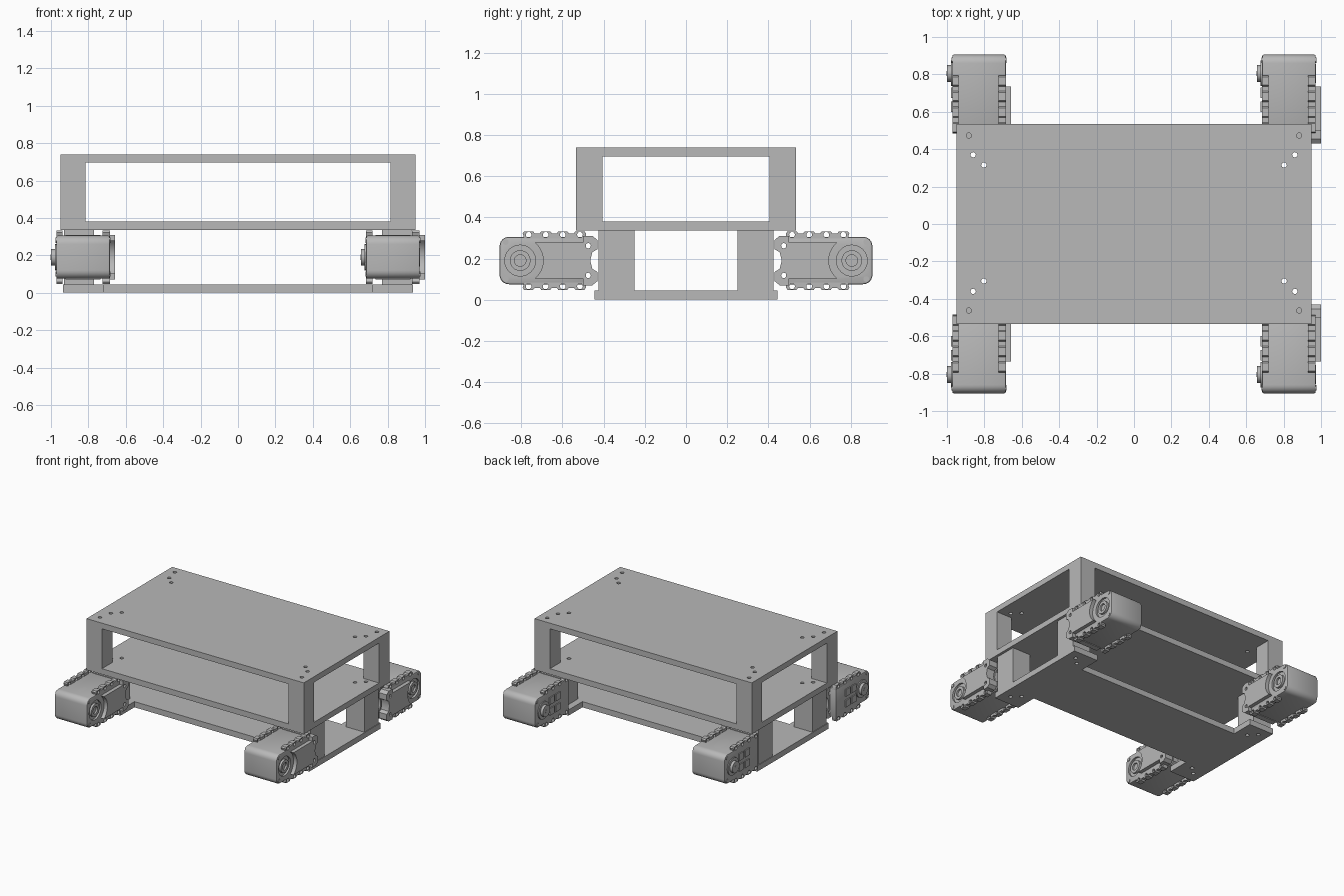
import bpy, bmesh
from math import sin, cos, pi, asin
from mathutils import Matrix, Vector

cube = bpy.data.objects.get("Cube")
if cube:
    bpy.data.objects.remove(cube, do_unlink=True)

grey = bpy.data.materials.new("plain grey")
grey.use_nodes = True
colour = (0.48, 0.48, 0.48, 1)
grey.diffuse_color = colour
grey.node_tree.nodes["Principled BSDF"].inputs["Base Color"].default_value = colour


def prism(bm, outline, lo, hi, axis="X"):
    """Extrude an outline: (y, z) along X, or (x, y) along Z."""
    def place(p, d):
        return (d, *p) if axis == "X" else (*p, d)
    verts = [bm.verts.new(place(p, lo)) for p in outline]
    face = bm.faces.new(verts)
    top = bmesh.ops.extrude_face_region(bm, geom=[face])["geom"]
    shift = Vector(place((0, 0), hi - lo))
    bmesh.ops.translate(bm, vec=shift, verts=[v for v in top if isinstance(v, bmesh.types.BMVert)])


def box(bm, x, y, z):
    prism(bm, [(x[0], y[0]), (x[1], y[0]), (x[1], y[1]), (x[0], y[1])], *z, axis="Z")


def circle(cy, cz, r, n=24, start=0.0, end=2 * pi, closed=True):
    steps = n if closed else n - 1
    return [(cy + r * cos(start + (end - start) * i / steps),
             cz + r * sin(start + (end - start) * i / steps)) for i in range(n)]


def finish(name, bm):
    bmesh.ops.recalc_face_normals(bm, faces=bm.faces)
    mesh = bpy.data.meshes.new(name)
    bm.to_mesh(mesh)
    bm.free()
    mesh.materials.append(grey)
    obj = bpy.data.objects.new(name, mesh)
    bpy.context.collection.objects.link(obj)
    return obj


def modified(obj, kind, **settings):
    """Apply one modifier to an object's mesh."""
    mod = obj.modifiers.new(kind.title(), kind)
    for key, value in settings.items():
        setattr(mod, key, value)
    graph = bpy.context.evaluated_depsgraph_get()
    mesh = bpy.data.meshes.new_from_object(obj.evaluated_get(graph))
    obj.modifiers.clear()
    obj.data = mesh
    return obj


def cut(obj, cutter_bm):
    cutter = finish("cutter", cutter_bm)
    cutter.hide_render = True
    modified(obj, "BOOLEAN", object=cutter, operation="DIFFERENCE", solver="EXACT")
    bpy.data.objects.remove(cutter, do_unlink=True)


def smooth(obj):
    bpy.ops.object.select_all(action="DESELECT")
    obj.select_set(True)
    bpy.context.view_layer.objects.active = obj
    bpy.ops.object.shade_smooth_by_angle(angle=0.6)


def drill(obj, spots):
    """Drill vertical screw holes, repeated in all four corners."""
    bm = bmesh.new()
    for x, y in spots:
        for sx in (-1, 1):
            for sy in (-1, 1):
                prism(bm, circle(x * sx, y * sy + 0.005, 0.014, 16), -0.1, 0.9, "Z")
    cut(obj, bm)


inner_holes = [(0.86, 0.365), (0.803, 0.31)]
all_holes = [(0.883, 0.468)] + inner_holes

# Upper decks
for name, z in (("top_deck", (0.695, 0.74)), ("middle_deck", (0.335, 0.38))):
    bm = bmesh.new()
    box(bm, (-0.95, 0.95), (-0.535, 0.535), z)
    drill(finish(name, bm), all_holes)

# Bottom deck with a narrower waist
bm = bmesh.new()
quarter = [(0.935, 0.445), (0.717, 0.445), (0.717, 0.27)]
outline = quarter + [(-x, y) for x, y in reversed(quarter)]
outline += [(-x, -y) for x, y in outline]
prism(bm, outline, 0, 0.045, "Z")
drill(finish("bottom_deck", bm), inner_holes)


# Corner posts
def posts(name, x, y, z):
    bm = bmesh.new()
    for sx in (-1, 1):
        for sy in (-1, 1):
            box(bm, [v * sx for v in x], [v * sy for v in y], z)
    return finish(name, bm)


posts("upper_posts", (0.815, 0.95), (0.405, 0.535), (0.38, 0.695))
drill(posts("lower_posts", (0.77, 0.93), (0.25, 0.425), (0.045, 0.335)), inner_holes)

# Motor parts, built around x = 0 at the +y end
MID, AXLE, SIDE, OUT = 0.19, 0.805, 0.143, 0.172
parts = []

# Casing with a rounded outer end and an idler recess
bm = bmesh.new()
casing = [(0.485, 0.305), (0.485, 0.075)]
casing += circle(0.86, 0.12, 0.045, 7, -pi / 2, 0, False)
casing += circle(0.86, 0.26, 0.045, 7, 0, pi / 2, False)
prism(bm, casing, -SIDE, SIDE)
body = modified(finish("motor_casing", bm), "BEVEL", width=0.008, segments=2, limit_method="ANGLE")
bm = bmesh.new()
prism(bm, circle(AXLE, MID, 0.075, 32), SIDE - 0.015, SIDE + 0.05)
cut(body, bm)
parts.append(body)

# Idler ring in the recess
bm = bmesh.new()
prism(bm, circle(AXLE, MID, 0.05, 32), SIDE - 0.02, SIDE + 0.002)
idler = finish("motor_idler", bm)
bm = bmesh.new()
prism(bm, circle(AXLE, MID, 0.028), SIDE - 0.012, SIDE + 0.05)
cut(idler, bm)
parts.append(idler)

# Output horn with a low rim
bm = bmesh.new()
prism(bm, circle(AXLE, MID, 0.068, 32), -SIDE - 0.008, -SIDE + 0.01)
prism(bm, circle(AXLE, MID, 0.045, 32), -OUT, -SIDE + 0.01)
prism(bm, circle(AXLE, MID, 0.014, 16), -OUT - 0.002, -SIDE)
parts.append(finish("motor_horn", bm))

# Raised side cover with a concave outer edge
bm = bmesh.new()
half = asin(0.088 / 0.112)
cover = [(0.485, MID - 0.088), (0.485, MID + 0.088)]
cover += circle(AXLE, MID, 0.112, 11, pi - half, pi + half, False)
prism(bm, cover, SIDE - 0.01, OUT)
parts.append(finish("motor_cover", bm))

# Low panels on the horn side and corner screws on both sides
bm = bmesh.new()
for y in (0.60, 0.675):
    for z in (0.12, 0.205):
        box(bm, (-SIDE - 0.008, -SIDE + 0.01), (y, y + 0.055), (z, z + 0.055))
for z in (0.10, 0.28):
    prism(bm, circle(0.875, z, 0.014, 12), -SIDE - 0.004, SIDE + 0.004)
parts.append(finish("motor_panels", bm))

# Notched mounting rails along the top and bottom edges
hole_ys = [0.515 + 0.083 * i for i in range(4)]
bm = bmesh.new()
for flip in (1, -1):
    rail = [(0.785, 0.107), (0.485, 0.107)]
    for y in hole_ys:
        rail += [(y - 0.029, 0.132), (y - 0.022, 0.142), (y + 0.022, 0.142), (y + 0.029, 0.132)]
    rail = [(y, MID + flip * dz) for y, dz in rail]
    for x in ((-SIDE, -SIDE + 0.034), (SIDE - 0.04, SIDE)):
        prism(bm, rail, *x)
rails = finish("motor_rails", bm)
bm = bmesh.new()
for y in hole_ys:
    for flip in (1, -1):
        prism(bm, circle(y, MID + flip * 0.125, 0.014, 12), -0.3, 0.3)
cut(rails, bm)
parts.append(rails)

# End bracket: side ears with screw holes and a central gap
bm = bmesh.new()
ear = [(0.50, 0.12), (0.455, 0.12), (0.43, 0.10), (0.43, 0.055), (0.455, 0.04), (0.465, 0),
       (0.50, 0)]
ear = [(y, MID + dz) for y, dz in ear]
ears = ear[:-1] + [(y, 2 * MID - z) for y, z in reversed(ear[:-1])]
for x in ((-SIDE, -SIDE + 0.04), (SIDE - 0.04, SIDE + 0.028)):
    prism(bm, ears, *x)
prism(bm, [(y + 0.002, z) for y, z in ears], -SIDE + 0.05, SIDE - 0.05)
for flip in (1, -1):
    z = sorted((MID + flip * 0.045, MID + flip * 0.1))
    box(bm, (-OUT, -SIDE + 0.01), (0.435, 0.58), z)
bracket = finish("motor_bracket", bm)
bm = bmesh.new()
for flip in (1, -1):
    prism(bm, circle(0.475, MID + flip * 0.072, 0.013, 12), -0.3, 0.3)
cut(bracket, bm)
parts.append(bracket)

# Four motors: shifted in x, mirrored in y
for obj in parts:
    base = obj.name
    for side, x in (("left", 0.8285), ("right", -0.8285)):
        for end, sy in (("back", 1), ("front", -1)):
            mesh = obj.data.copy()
            mesh.transform(Matrix.Translation((x, 0, 0)) @ Matrix.Diagonal((1, sy, 1, 1)))
            if sy < 0:
                mesh.flip_normals()
            copy = bpy.data.objects.new(f"{end}_{side}_{base}", mesh)
            bpy.context.collection.objects.link(copy)
            smooth(copy)
    bpy.data.objects.remove(obj, do_unlink=True)
